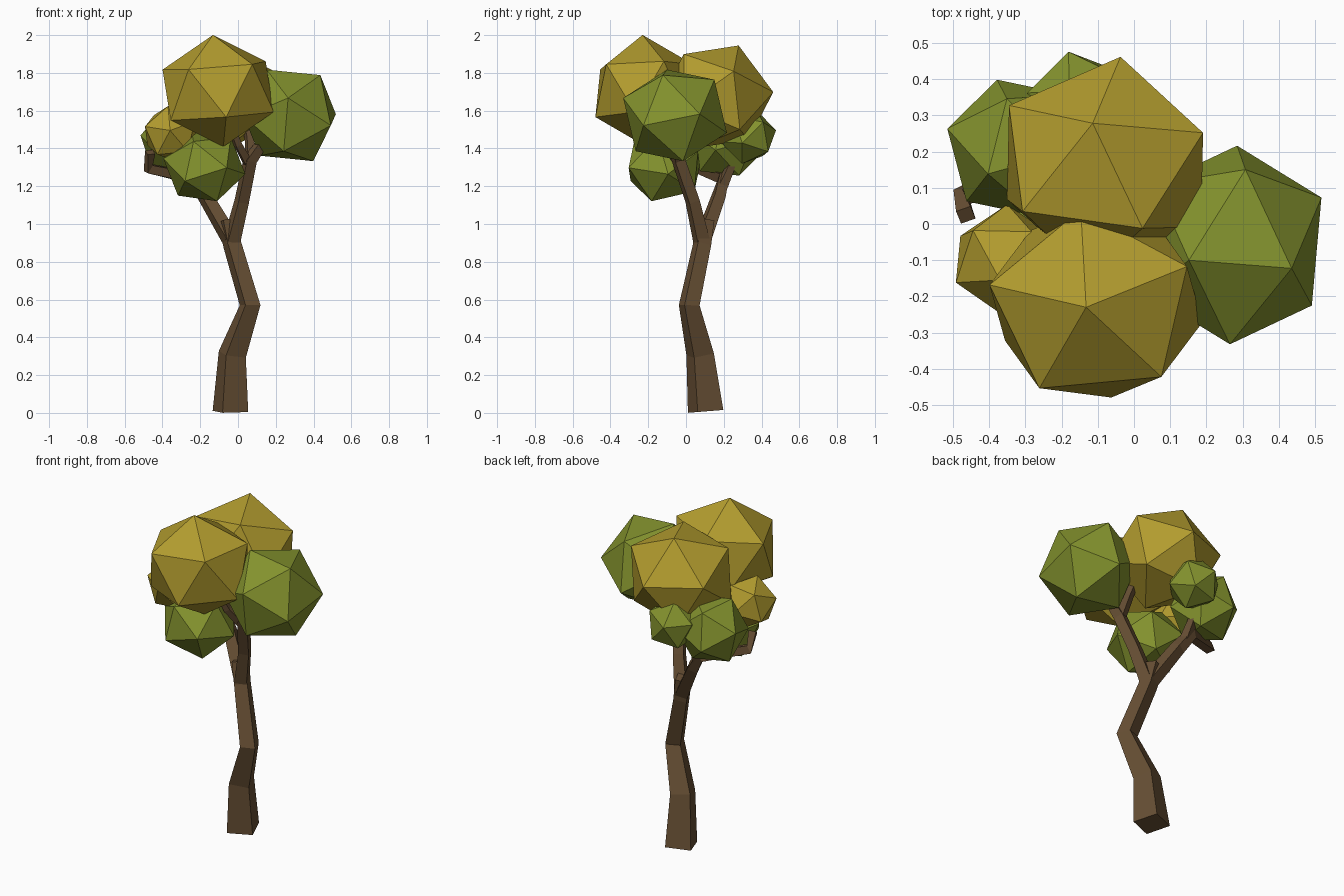
import bpy, bmesh, math
from mathutils import Vector, Matrix

if "Cube" in bpy.data.objects:
    bpy.data.objects.remove(bpy.data.objects["Cube"])


def material(name, rgb):
    m = bpy.data.materials.new(name)
    m.diffuse_color = (*rgb, 1)
    m.use_nodes = True
    m.node_tree.nodes["Principled BSDF"].inputs["Base Color"].default_value = m.diffuse_color
    return m


BARK = material("bark", (0.135, 0.078, 0.034))
GREEN = material("green_leaves", (0.23, 0.29, 0.027))
YELLOW = material("yellow_leaves", (0.45, 0.335, 0.028))


def finish(name, bm, mat):
    bmesh.ops.recalc_face_normals(bm, faces=bm.faces)
    me = bpy.data.meshes.new(name)
    bm.to_mesh(me)
    bm.free()
    me.materials.append(mat)
    ob = bpy.data.objects.new(name, me)
    bpy.context.collection.objects.link(ob)
    return ob


def limb(name, path):
    """Four-sided tapering tube through (x, y, z, radius) points."""
    bm = bmesh.new()
    pts = [Vector(p[:3]) for p in path]
    rings = []
    for i, p in enumerate(pts):
        t = (pts[min(i + 1, len(pts) - 1)] - pts[max(i - 1, 0)]).normalized()
        if i == 0 and p.z < 0.1:
            t = Vector((0, -0.08, 1)).normalized()  # nearly flat foot
        q = Vector((0, 0, 1)).rotation_difference(t)
        ring = []
        for k in range(4):
            a = math.radians(-24 + 90 * k)
            ring.append(bm.verts.new(p + q @ Vector((math.cos(a), math.sin(a), 0)) * path[i][3]))
        rings.append(ring)
    for a, b in zip(rings, rings[1:]):
        for k in range(4):
            bm.faces.new((a[k], a[(k + 1) % 4], b[(k + 1) % 4], b[k]))
    bm.faces.new(rings[0][::-1])
    bm.faces.new(rings[-1])
    return finish(name, bm, BARK)


def leaf_clump(name, centre, r, d1, d2, mat, stretch=(1, 1, 1)):
    """Icosahedron with one corner along d1 and a neighbouring corner towards d2."""
    z = Vector(d1).normalized()
    y = z.cross(Vector(d2)).normalized()
    rot = Matrix((y.cross(z), y, z)).transposed().to_4x4()
    bm = bmesh.new()
    bmesh.ops.create_icosphere(
        bm, subdivisions=1, radius=r,
        matrix=Matrix.Translation(centre) @ Matrix.Diagonal((*stretch, 1)) @ rot)
    return finish(name, bm, mat)


# Trunk and branches
limb("trunk", [(-0.04, 0.104, 0.008, 0.103), (-0.03, 0.075, 0.31, 0.08),
               (0.064, 0.017, 0.57, 0.06), (-0.03, 0.085, 0.89, 0.053),
               (-0.055, 0.10, 1.02, 0.055)])
limb("right_branch", [(-0.035, 0.085, 0.90, 0.05), (0.02, 0.035, 1.12, 0.042),
                      (0.065, -0.04, 1.34, 0.04), (0.15, -0.06, 1.46, 0.03)])
limb("front_twig", [(0.06, -0.03, 1.31, 0.03), (0.0, -0.10, 1.42, 0.025),
                    (-0.03, -0.13, 1.5, 0.02)])
limb("back_twig", [(0.065, -0.04, 1.33, 0.03), (0.06, 0.03, 1.45, 0.027),
                   (0.03, 0.08, 1.58, 0.022)])
limb("left_branch", [(-0.04, 0.09, 0.92, 0.05), (-0.17, 0.17, 1.14, 0.043),
                     (-0.24, 0.20, 1.24, 0.038), (-0.475, 0.075, 1.295, 0.034),
                     (-0.465, 0.025, 1.38, 0.03)])
limb("rear_twig", [(-0.21, 0.19, 1.2, 0.035), (-0.22, 0.23, 1.29, 0.028),
                   (-0.22, 0.26, 1.38, 0.02)])

# Foliage
leaf_clump("front_foliage", (-0.105, -0.22, 1.705), 0.297,
           (-0.025, -0.01, 0.295), (-0.035, 0.24, 0.12), YELLOW, (1.09, 1, 1))
leaf_clump("back_foliage", (-0.08, 0.16, 1.673), 0.297,
           (-0.03, 0.11, 0.26), (0.04, 0.28, 0.01), YELLOW, (1.09, 1.03, 1))
leaf_clump("right_foliage", (0.275, -0.058, 1.575), 0.275,
           (0.16, -0.06, 0.21), (0.03, 0.22, 0.2), GREEN, (0.99, 1.06, 1))
leaf_clump("low_front_foliage", (-0.178, -0.115, 1.305), 0.21,
           (0.06, -0.06, -0.18), (0.18, 0, -0.08), GREEN, (1.06, 1.06, 0.97))
leaf_clump("left_foliage", (-0.355, -0.10, 1.48), 0.155,
           (-0.03, -1, 0.1), (-0.1, 0, 1), YELLOW)
leaf_clump("back_left_foliage", (-0.322, 0.21, 1.43), 0.205,
           (-0.08, -0.07, 0.17), (-0.185, 0.055, 0.03), GREEN)
leaf_clump("small_back_foliage", (-0.15, 0.33, 1.465), 0.153,
           (-0.03, 0.14, 0.03), (-0.03, 0.05, 0.14), GREEN)
